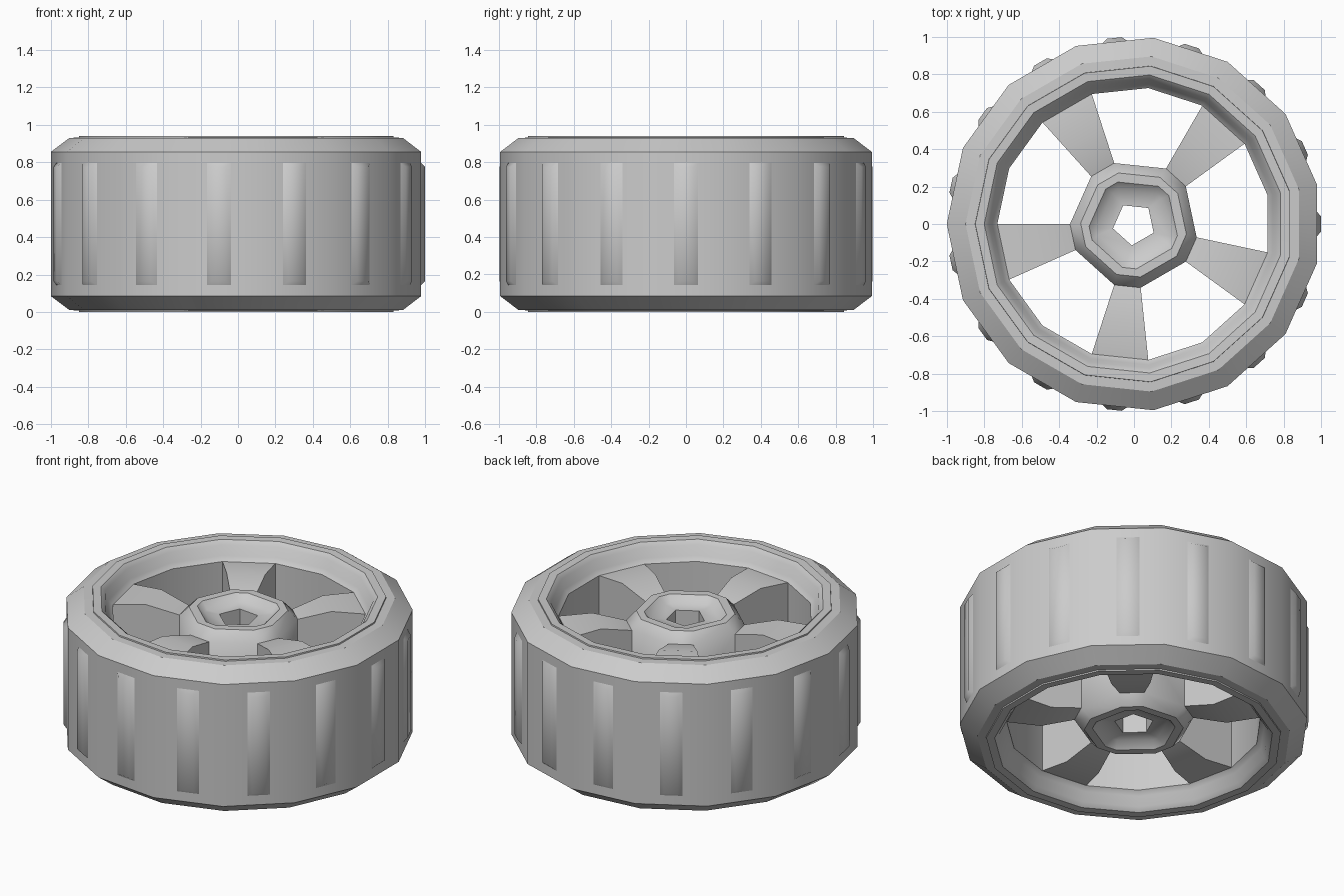
import bpy, bmesh, math
from mathutils import Matrix

if "Cube" in bpy.data.objects:
    bpy.data.objects.remove(bpy.data.objects["Cube"])

MID = 0.47          # half height; everything mirrors about this plane
SIDES, SPOKES = 15, 5


def pol(r, deg, z):
    a = math.radians(deg)
    return (r * math.cos(a), r * math.sin(a), z)


def ring(bm, r, z):
    return [bm.verts.new(pol(r, 12 + 24 * i, z)) for i in range(SIDES)]


def bridge(bm, a, b):
    n = len(a)
    for i in range(n):
        j = (i + 1) % n
        bm.faces.new((a[i], a[j], b[j], b[i]))


def finish(bm, name, angle, mirror=True):
    bmesh.ops.remove_doubles(bm, verts=bm.verts, dist=0.0005)
    bmesh.ops.recalc_face_normals(bm, faces=bm.faces)
    me = bpy.data.meshes.new(name)
    bm.to_mesh(me)
    bm.free()
    ob = bpy.data.objects.new(name, me)
    ob.location.z = MID
    bpy.context.collection.objects.link(ob)
    bpy.ops.object.select_all(action='DESELECT')
    ob.select_set(True)
    bpy.context.view_layer.objects.active = ob
    if mirror:
        m = ob.modifiers.new("Mirror", 'MIRROR')
        m.use_axis = (False, False, True)
        bpy.ops.object.modifier_apply(modifier=m.name)
    bpy.ops.object.shade_smooth_by_angle(angle=math.radians(angle))
    return ob


# Tyre: 15-sided band with chamfered shoulders
bm = bmesh.new()
rings = [ring(bm, r, z) for r, z in ((1.0, 0), (1.0, 0.385), (0.90, 0.46), (0.84, 0.462))]
for a, b in zip(rings, rings[1:]):
    bridge(bm, a, b)
finish(bm, "tyre", 35)

# Tread blocks: one tapered block on each tyre face
bm = bmesh.new()
for i in range(SIDES):
    turn = Matrix.Rotation(math.radians(24 * i), 4, 'Z')
    loops = []
    for x, w, h in ((0.974, 0.07, 0.33), (0.999, 0.04, 0.305)):
        loops.append([bm.verts.new(turn @ Matrix.Translation((x, y * w, z * h)).to_translation())
                      for y, z in ((-1, -1), (1, -1), (1, 1), (-1, 1))])
    bridge(bm, *loops)
    bm.faces.new(loops[1])
finish(bm, "tread_blocks", 60, mirror=False)

# Rim lip: rolled edge stepping down to the spoke face
bm = bmesh.new()
lip = [ring(bm, r, z) for r, z in ((0.85, 0.455), (0.848, 0.47), (0.80, 0.468),
                                   (0.775, 0.445), (0.757, 0.385), (0.73, 0.36))]
for a, b in zip(lip, lip[1:]):
    bridge(bm, a, b)
outer = lip[-1]


# Hub: ten-point rings narrowing to a five-sided bore
def hub_ring(r, half, z):
    return [bm.verts.new(pol(r, 48 + 72 * k + s * half, z))
            for k in range(SPOKES) for s in (-1, 1)]


hub = [hub_ring(*p) for p in ((0.342, 12, 0.33), (0.285, 13, 0.39), (0.24, 9, 0.39),
                              (0.20, 5, 0.35), (0.115, 0, 0.345), (0.115, 0, 0))]
bmesh.ops.remove_doubles(bm, verts=[], dist=0.0005)
for a, b in zip(hub, hub[1:]):
    bridge(bm, a, b)

# Spokes: slightly arched, each one rim segment wide
mid = []
for k in range(SPOKES):
    for s in (0, 1):
        p = outer[3 * k + 1 + s].co.lerp(hub[0][2 * k + s].co, 0.5)
        p.z = 0.378
        mid.append(bm.verts.new(p))
    o, h, m = outer[3 * k + 1:3 * k + 3], hub[0][2 * k:2 * k + 2], mid[2 * k:2 * k + 2]
    bm.faces.new((o[0], o[1], m[1], m[0]))
    bm.faces.new((m[0], m[1], h[1], h[0]))

# Window walls: each opening runs straight down to the mirror plane
for k in range(SPOKES):
    e, n = 2 * k + 1, (2 * k + 2) % 10
    top = [outer[3 * k + 2], outer[(3 * k + 3) % 15], outer[(3 * k + 4) % 15],
           mid[n], hub[0][n], hub[0][e], mid[e]]
    low = [bm.verts.new((v.co.x, v.co.y, 0)) for v in top]
    bridge(bm, top, low)
finish(bm, "spoked_rim", 40)
